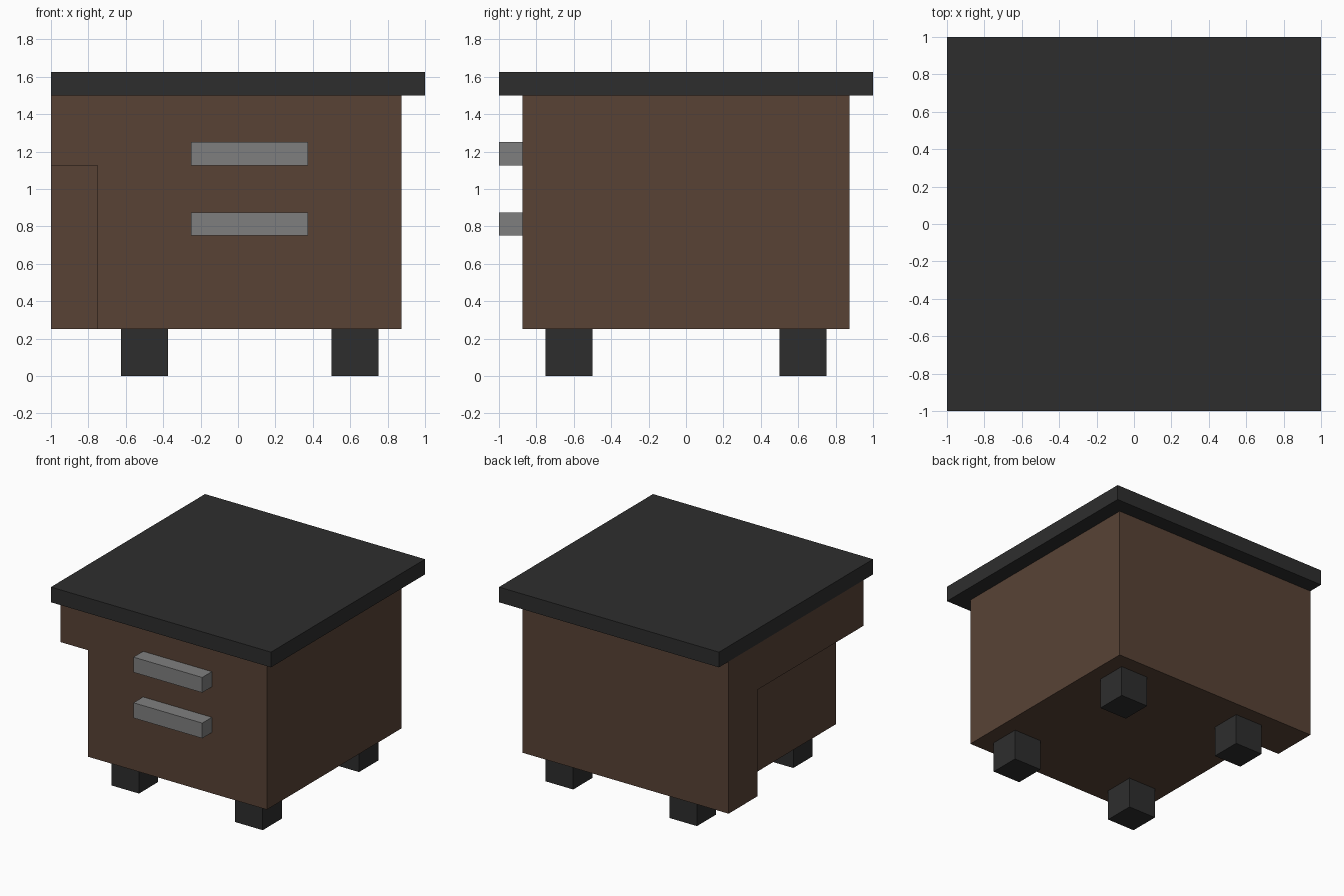
import bpy
import bmesh
from mathutils import Vector

cube = bpy.data.objects.get("Cube")
if cube:
    bpy.data.objects.remove(cube, do_unlink=True)


def material(name, rgb):
    m = bpy.data.materials.new(name)
    m.use_nodes = True
    m.diffuse_color = (*rgb, 1)
    bsdf = next(n for n in m.node_tree.nodes if n.type == 'BSDF_PRINCIPLED')
    bsdf.inputs["Base Color"].default_value = (*rgb, 1)
    return m


def box(name, lo, hi, mat):
    """Axis-aligned box between two corners."""
    lo, hi = Vector(lo), Vector(hi)
    size, mid = hi - lo, (lo + hi) / 2
    bm = bmesh.new()
    bmesh.ops.create_cube(bm, size=1)
    bmesh.ops.scale(bm, vec=size, verts=bm.verts)
    me = bpy.data.meshes.new(name)
    bm.to_mesh(me)
    bm.free()
    me.materials.append(mat)
    ob = bpy.data.objects.new(name, me)
    ob.location = mid
    bpy.context.collection.objects.link(ob)
    return ob


brown = material("brown wood", (0.098, 0.055, 0.036))
dark = material("dark charcoal", (0.027, 0.027, 0.027))
grey = material("grey metal", (0.212, 0.212, 0.212))

# Cabinet body with a notch cut out of its lower front right-hand corner
body = box("cabinet_body", (-1, -0.875, 0.25), (0.875, 0.875, 1.5), brown)
cutter = box("notch_cutter", (-1.2, -1.1, 0), (-0.75, 0.5, 1.125), brown)
cutter.hide_render = True
mod = body.modifiers.new("notch", 'BOOLEAN')
mod.operation = 'DIFFERENCE'
mod.solver = 'EXACT'
mod.object = cutter
bpy.context.view_layer.update()
cut_mesh = bpy.data.meshes.new_from_object(
    body.evaluated_get(bpy.context.evaluated_depsgraph_get()))
body.modifiers.clear()
body.data = cut_mesh
bpy.data.objects.remove(cutter, do_unlink=True)

# Overhanging top
box("table_top", (-1, -1, 1.5), (1, 1, 1.625), dark)

# Drawer handles
for label, z in (("lower", 0.75), ("upper", 1.125)):
    box(f"{label}_handle", (-0.25, -1, z), (0.375, -0.875, z + 0.125), grey)

# Four block feet
for side, x in (("right", -0.625), ("left", 0.5)):
    for end, y in (("front", -0.75), ("back", 0.5)):
        box(f"{end}_{side}_foot", (x, y, 0), (x + 0.25, y + 0.25, 0.25), dark)
